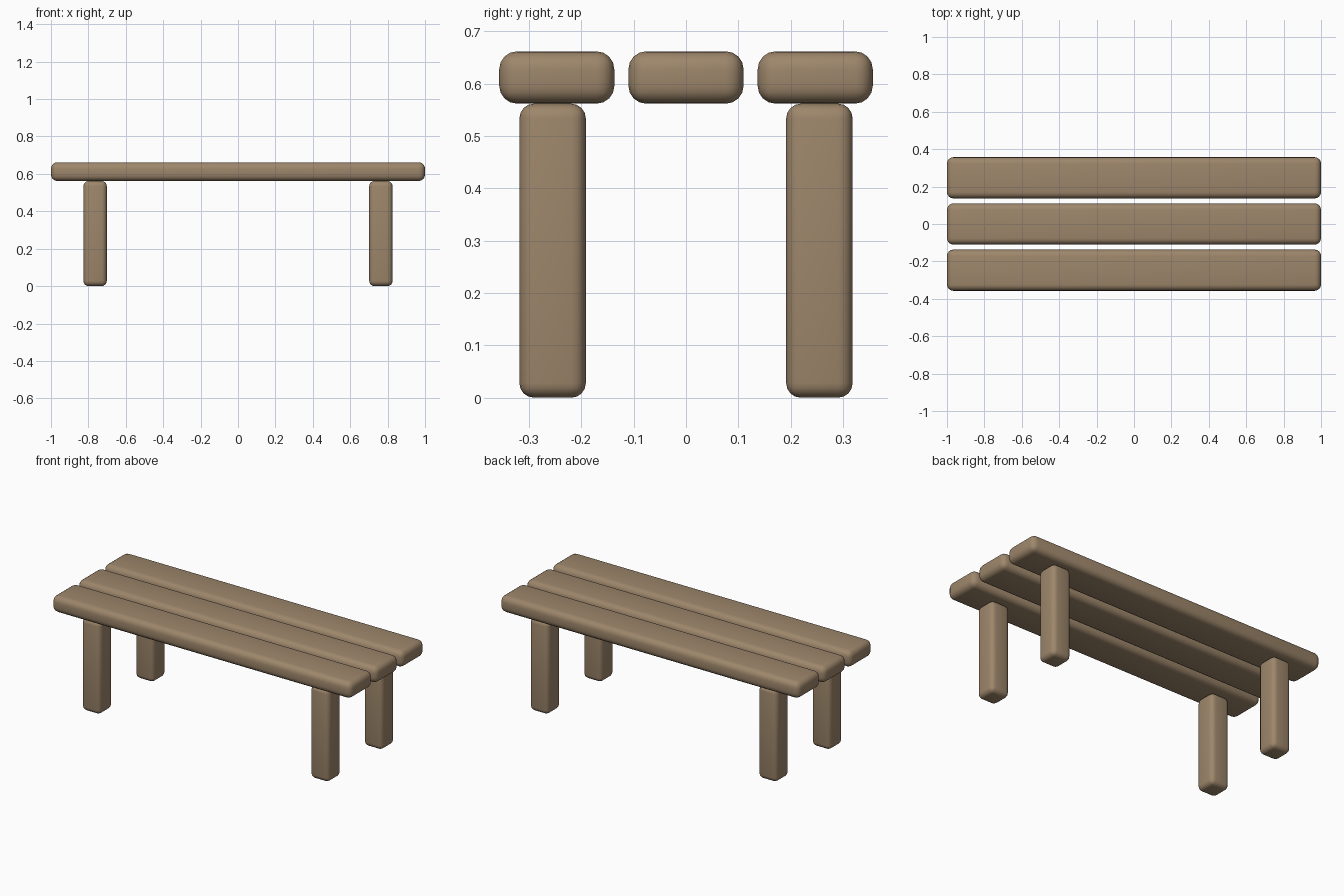
import bpy
import math

cube = bpy.data.objects.get("Cube")
if cube:
    bpy.data.objects.remove(cube, do_unlink=True)

# Single wood colour
wood = bpy.data.materials.new("brown_wood")
wood.use_nodes = True
colour = (0.34, 0.24, 0.147, 1)
wood.diffuse_color = colour
wood.node_tree.nodes["Principled BSDF"].inputs["Base Color"].default_value = colour


def rounded_beam(name, centre, size, radius):
    """Box with rounded edges and smooth shading."""
    bpy.ops.mesh.primitive_cube_add(size=1, location=centre)
    beam = bpy.context.object
    beam.name = name
    beam.scale = size
    bpy.ops.object.transform_apply(location=False, rotation=False, scale=True)
    bevel = beam.modifiers.new("rounded_edges", 'BEVEL')
    bevel.width = radius
    bevel.segments = 4
    bpy.ops.object.modifier_apply(modifier=bevel.name)
    bpy.ops.object.shade_smooth_by_angle(angle=math.radians(40))
    beam.data.materials.append(wood)
    return beam


LEG_HEIGHT = 0.562
PLANK_THICKNESS = 0.1

# Seat planks
for name, y in (("front", -0.247), ("middle", 0), ("back", 0.247)):
    rounded_beam(name + "_seat_plank",
                 (0, y, LEG_HEIGHT + PLANK_THICKNESS / 2),
                 (2, 0.22, PLANK_THICKNESS), 0.034)

# Four legs
for side, x in (("right", -0.764), ("left", 0.764)):
    for end, y in (("front", -0.255), ("back", 0.255)):
        rounded_beam(f"{end}_{side}_leg", (x, y, LEG_HEIGHT / 2),
                     (0.125, 0.127, LEG_HEIGHT), 0.028)
